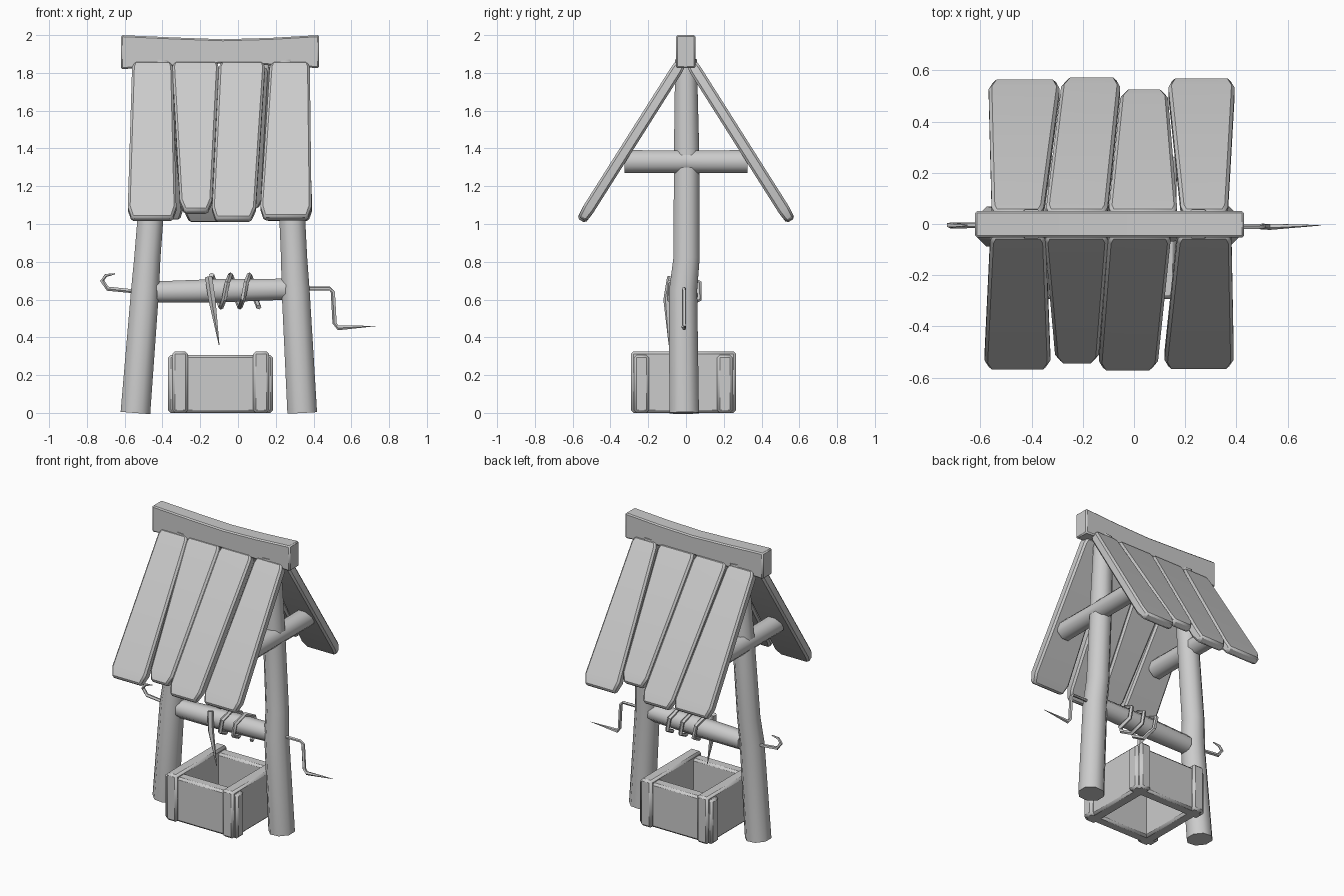
import bpy, bmesh, math
from mathutils import Vector

if "Cube" in bpy.data.objects:
    bpy.data.objects.remove(bpy.data.objects["Cube"])


def finish(name, rings, bevel=0.0, angle=45):
    """Skin a list of closed rings, cap the ends and shade the result."""
    bm = bmesh.new()
    rows = [[bm.verts.new(p) for p in ring] for ring in rings]
    n = len(rows[0])
    for a, b in zip(rows, rows[1:]):
        for i in range(n):
            j = (i + 1) % n
            bm.faces.new((a[i], a[j], b[j], b[i]))
    bm.faces.new(rows[0])
    bm.faces.new(rows[-1])
    bmesh.ops.recalc_face_normals(bm, faces=bm.faces)
    me = bpy.data.meshes.new(name)
    bm.to_mesh(me)
    bm.free()
    ob = bpy.data.objects.new(name, me)
    bpy.context.collection.objects.link(ob)
    if bevel:
        mod = ob.modifiers.new("bevel", 'BEVEL')
        mod.width = bevel
        mod.segments = 1
        mod.limit_method = 'ANGLE'
    bpy.ops.object.select_all(action='DESELECT')
    bpy.context.view_layer.objects.active = ob
    ob.select_set(True)
    bpy.ops.object.shade_smooth_by_angle(angle=math.radians(angle))
    return ob


def tube(name, pts, radii, sides=8, angle=50):
    """Round log, rod or rope along a path with a radius per point."""
    pts = [Vector(p) for p in pts]
    rings, u, last = [], None, len(pts) - 1
    for i, p in enumerate(pts):
        t = (pts[min(i + 1, last)] - pts[max(i - 1, 0)]).normalized()
        if u is None:
            u = t.orthogonal()
        u = (u - t * u.dot(t)).normalized()
        v = t.cross(u)
        ring = []
        for k in range(sides):
            a = 2 * math.pi * (k + 0.5) / sides
            ring.append(p + (u * math.cos(a) + v * math.sin(a)) * radii[i])
        rings.append(ring)
    return finish(name, rings, angle=angle)


def box(name, x0, x1, y0, y1, z0, z1, bevel):
    rings = [[(x0, y0, z), (x1, y0, z), (x1, y1, z), (x0, y1, z)] for z in (z0, z1)]
    return finish(name, rings, bevel, 30)


def plank(name, side, top, low, length):
    """Roof board from the ridge down; top and low are (left, right) x limits."""
    d = Vector((0, side * 0.535, -0.845))
    nrm = Vector((0, side * 0.845, 0.535))
    start = Vector((0, side * 0.028, 1.85))
    rings = []
    for t, inset in ((0, 0.012), (0.04, 0), (0.5, 0), (0.93, 0), (1, 0.022)):
        l = top[0] + (low[0] - top[0]) * t + inset
        r = top[1] + (low[1] - top[1]) * t - inset
        c = start + d * length * t
        h = nrm * (0.032 - inset * 0.3)
        X = Vector((1, 0, 0))
        rings.append([c + h + X * l, c + h + X * r, c - h + X * r, c - h + X * l])
    return finish(name, rings, 0.012, 40)


# Leaning posts
tube("left_post", [(-0.543, -0.01, 0), (-0.492, -0.015, 0.65), (-0.48, 0.003, 0.82),
                   (-0.435, 0.003, 1.4), (-0.40, 0, 1.87)],
     [0.085, 0.08, 0.075, 0.072, 0.062])
tube("right_post", [(0.34, -0.01, 0), (0.305, -0.015, 0.65), (0.297, 0.003, 0.82),
                    (0.27, 0.003, 1.4), (0.25, 0, 1.87)],
     [0.085, 0.08, 0.075, 0.072, 0.062])

# Sagging ridge beam
finish("ridge_beam", [[(x, -0.053, lo), (x, 0.05, lo), (x, 0.05, hi), (x, -0.053, hi)]
                      for x, lo, hi in ((-0.62, 1.82, 2.0), (-0.33, 1.835, 1.987),
                                        (-0.08, 1.85, 1.978), (0.17, 1.84, 1.985),
                                        (0.43, 1.825, 2.0))], 0.008, 40)

# Roof boards, front and back
front = [((-0.56, -0.345), (-0.585, -0.325), 0.98), ((-0.35, -0.10), (-0.305, -0.14), 0.935),
         ((-0.10, 0.145), (-0.14, 0.09), 0.985), ((0.17, 0.38), (0.115, 0.39), 0.975)]
back = [((-0.555, -0.355), (-0.568, -0.285), 0.97), ((-0.345, -0.105), (-0.28, -0.05), 0.985),
        ((-0.10, 0.17), (-0.05, 0.13), 0.90), ((0.185, 0.365), (0.13, 0.395), 0.98)]
for side, rows in ((-1, front), (1, back)):
    for i, (top, low, length) in enumerate(rows):
        plank(f"{'front' if side < 0 else 'back'}_roof_board_{i + 1}", side, top, low, length)

# Cross braces under the roof
for name, x in (("left_brace", -0.455), ("right_brace", 0.29)):
    tube(name, [(x, -0.325, 1.33), (x, 0, 1.33), (x, 0.325, 1.33)],
         [0.066, 0.064, 0.066], 8)

# Windlass roller
tube("windlass_roller", [(-0.43, -0.01, 0.64), (-0.1, -0.01, 0.647), (0.265, -0.01, 0.655)],
     [0.061, 0.067, 0.06])

# Rope coils and hanging tapered end
turns, seg = 2.5, 6
coil = []
for i in range(int(turns * seg) + 1):
    a = 2 * math.pi * i / seg + math.pi / 2
    x = -0.14 + 0.25 * i / (turns * seg)
    coil.append((x, -0.01 - 0.092 * math.cos(a), 0.645 + 0.085 * math.sin(a)))
tube("rope_coil", coil, [0.014] * len(coil), 5)
tube("rope_end", [(-0.155, -0.08, 0.72), (-0.137, -0.10, 0.60), (-0.10, -0.09, 0.36)],
     [0.02, 0.02, 0.002], 5)

# Crank rods at both ends
tube("right_crank", [(0.26, -0.01, 0.658), (0.485, -0.01, 0.658), (0.503, -0.01, 0.64),
                     (0.512, -0.01, 0.475), (0.53, -0.01, 0.45), (0.73, -0.005, 0.46)],
     [0.01, 0.01, 0.012, 0.012, 0.013, 0.001], 5)
tube("left_crank", [(-0.42, -0.005, 0.645), (-0.56, -0.005, 0.645), (-0.69, -0.005, 0.658),
                    (-0.72, -0.005, 0.70), (-0.70, -0.005, 0.728), (-0.65, -0.005, 0.737)],
     [0.011, 0.011, 0.012, 0.012, 0.009, 0.003], 5)

# Well box: side boards cross past the front and back boards
for name, x0, x1 in (("left", -0.348, -0.265), ("right", 0.08, 0.165)):
    box(f"well_{name}_wall", x0, x1, -0.292, 0.266, 0, 0.325, 0.014)
for name, y0, y1 in (("front", -0.275, -0.195), ("back", 0.165, 0.247)):
    box(f"well_{name}_wall", -0.37, 0.186, y0, y1, 0, 0.306, 0.014)
